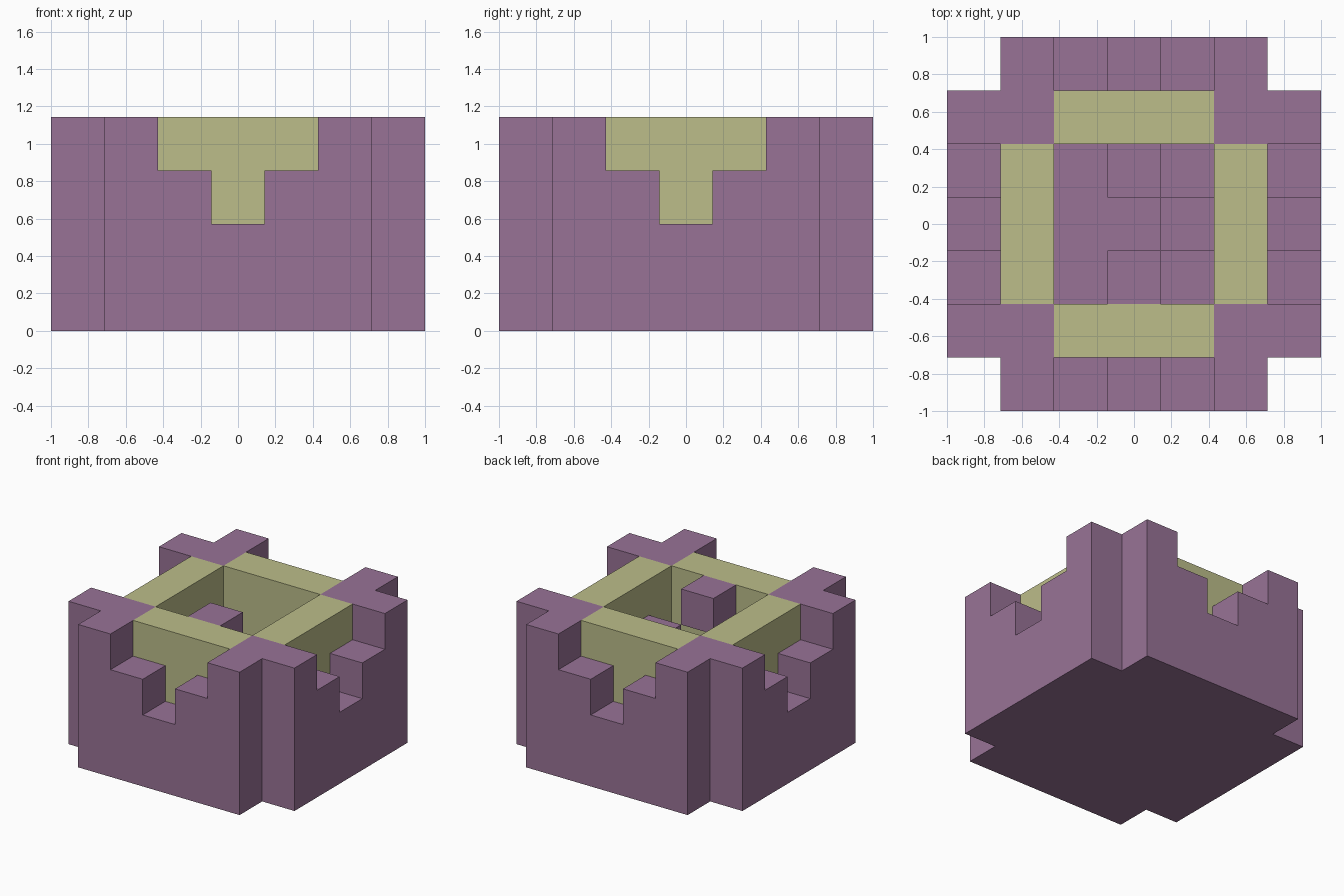
import bpy
import bmesh
import math
from mathutils import Matrix, Vector

U = 2 / 7  # edge of one block

cube = bpy.data.objects.get("Cube")
if cube:
    bpy.data.objects.remove(cube, do_unlink=True)


def make_material(name, rgb):
    mat = bpy.data.materials.new(name)
    mat.use_nodes = True
    colour = (*rgb, 1)
    mat.diffuse_color = colour
    mat.node_tree.nodes["Principled BSDF"].inputs["Base Color"].default_value = colour
    return mat


purple = make_material("dusty purple", (0.314, 0.171, 0.305))
yellow = make_material("pale olive yellow", (0.503, 0.509, 0.254))


def prism(name, outline, y0, y1, mat, turn=0):
    """Extrude an x-z outline, in blocks, from y0 to y1 and turn it about z."""
    bm = bmesh.new()
    face = bm.faces.new([bm.verts.new((x, y0, z)) for x, z in outline])
    ext = bmesh.ops.extrude_face_region(bm, geom=[face])
    moved = [v for v in ext["geom"] if isinstance(v, bmesh.types.BMVert)]
    bmesh.ops.translate(bm, verts=moved, vec=Vector((0, y1 - y0, 0)))
    bmesh.ops.recalc_face_normals(bm, faces=bm.faces)
    bm.transform(Matrix.Scale(U, 4) @ Matrix.Rotation(turn, 4, "Z"))
    mesh = bpy.data.meshes.new(name)
    bm.to_mesh(mesh)
    bm.free()
    mesh.materials.append(mat)
    obj = bpy.data.objects.new(name, mesh)
    bpy.context.collection.objects.link(obj)
    return obj


def box(name, x0, x1, y0, y1, z0, z1, mat, turn=0):
    return prism(name, [(x0, z0), (x1, z0), (x1, z1), (x0, z1)], y0, y1, mat, turn)


# Floor slab between the outer walls
box("floor", -2.5, 2.5, -2.5, 2.5, 0, 1, purple)

# Right half of the stepped notch, mirrored for the left half
half = [(2.5, 0), (2.5, 4), (1.5, 4), (1.5, 3), (0.5, 3), (0.5, 2)]
outline = half + [(-x, z) for x, z in reversed(half)]

# Four identical sides, each with one step of the spiral stair
for i, side in enumerate(("front", "left", "back", "right")):
    turn = i * math.pi / 2
    prism(side + "_outer_wall", outline, -3.5, -2.5, purple, turn)
    box(side + "_corner_post", 1.5, 2.5, -2.5, -1.5, 1, 4, purple, turn)
    box(side + "_inner_wall", -1.5, 1.5, -2.5, -1.5, 1, 4, yellow, turn)
    if i < 3:  # the lowest step is level with the floor
        box(side + "_stair_step", -0.5, 0.5, -1.5, -0.5, 3 - i, 4 - i, purple, turn)
